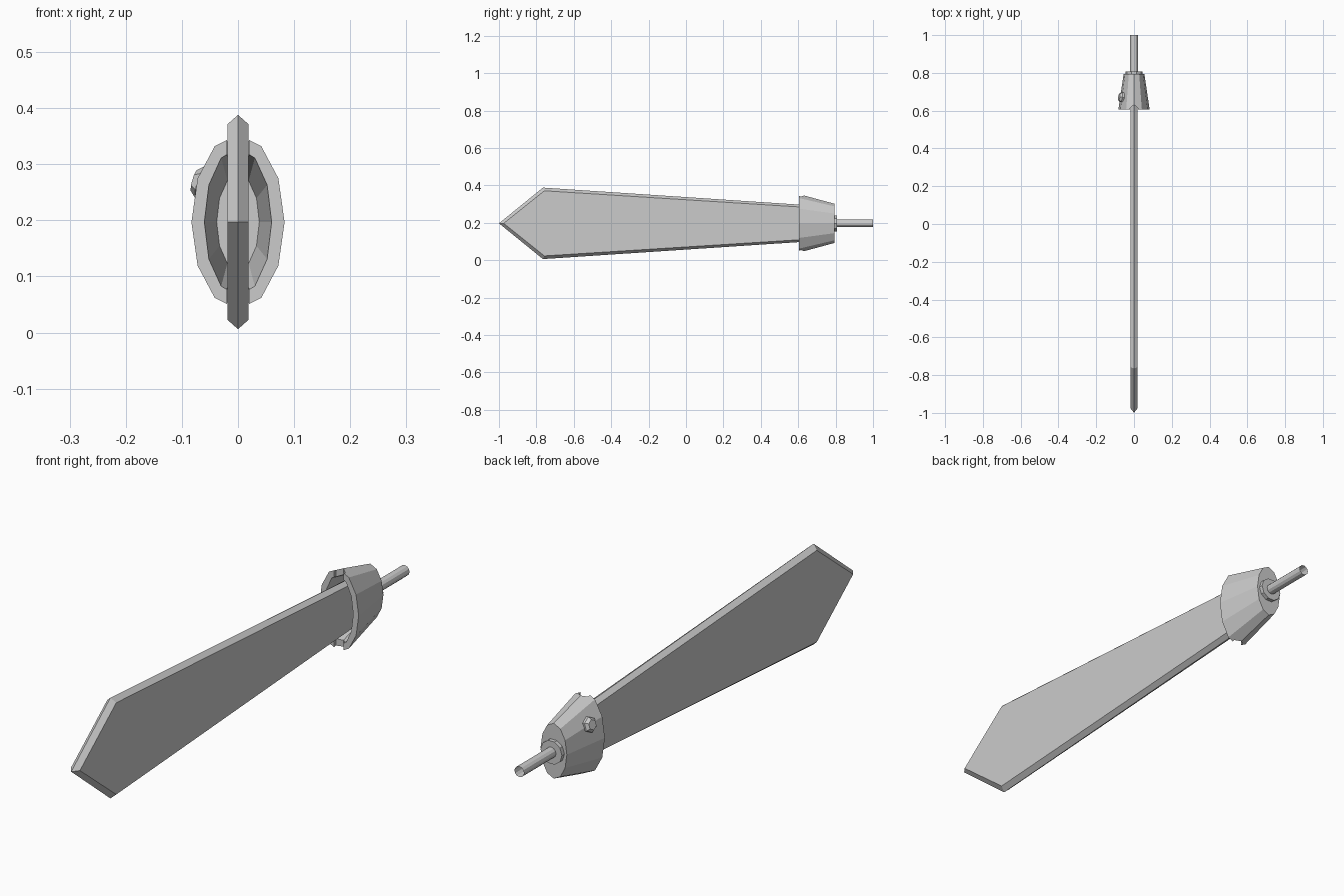
import bpy, bmesh
from math import cos, sin, pi
from mathutils import Vector

if "Cube" in bpy.data.objects:
    bpy.data.objects.remove(bpy.data.objects["Cube"])

CZ = 0.197  # height of the long axis


def make_object(name, bm):
    bmesh.ops.recalc_face_normals(bm, faces=bm.faces[:])
    mesh = bpy.data.meshes.new(name)
    bm.to_mesh(mesh)
    bm.free()
    ob = bpy.data.objects.new(name, mesh)
    bpy.context.collection.objects.link(ob)
    return ob


def loft(name, rings, cap_start=True, cap_end=True):
    """Skin a list of equally long point rings."""
    bm = bmesh.new()
    loops = [[bm.verts.new(p) for p in ring] for ring in rings]
    for a, b in zip(loops, loops[1:]):
        n = len(a)
        for i in range(n):
            j = (i + 1) % n
            bm.faces.new((a[i], a[j], b[j], b[i]))
    if cap_start:
        bm.faces.new(loops[0])
    if cap_end:
        bm.faces.new(loops[-1])
    return make_object(name, bm)


def ellipse(y, rx, rz, n):
    return [(rx * cos(2 * pi * i / n), y, CZ + rz * sin(2 * pi * i / n)) for i in range(n)]


def blade_outline(x, tip, shoulder_y, shoulder, end):
    pts = [(tip, 0), (shoulder_y, shoulder), (0.76, end), (0.76, -end), (shoulder_y, -shoulder)]
    return [(x, y, CZ + z) for y, z in pts]


# blade: flat sides with bevelled edges
side = dict(tip=-0.975, shoulder_y=-0.757, shoulder=0.174, end=0.078)
edge = dict(tip=-1.0, shoulder_y=-0.765, shoulder=0.191, end=0.09)
loft("blade", [blade_outline(-0.019, **side), blade_outline(0, **edge), blade_outline(0.019, **side)])

# guard: tapered hollow cup with twelve sides
guard = loft("guard", [
    ellipse(0.77, 0.038, 0.085, 12),
    ellipse(0.605, 0.060, 0.132, 12),
    ellipse(0.605, 0.083, 0.156, 12),
    ellipse(0.793, 0.055, 0.105, 12),
])

# pointed notches in the rim, above and below the blade
notch = [(-0.02, 0.58), (0.02, 0.58), (0.02, 0.615), (0, 0.632), (-0.02, 0.615)]
cutter = loft("notch_cutter", [[(x, y, CZ + z) for x, y in notch] for z in (-0.25, 0.25)])
cutter.hide_render = True
cutter.hide_set(True)
cut = guard.modifiers.new("notches", "BOOLEAN")
cut.operation = "DIFFERENCE"
cut.solver = "EXACT"
cut.object = cutter

# collar and handle rod
loft("collar", [ellipse(0.785, 0.045, 0.045, 10), ellipse(0.808, 0.045, 0.045, 10)])
loft("handle_rod", [ellipse(0.795, 0.02, 0.02, 12), ellipse(1.0, 0.02, 0.02, 12)], cap_end=False)

# hexagonal stud on the left of the guard
normal = Vector((-0.94, 0.14, 0.28)).normalized()
base = Vector((-0.061, 0.67, CZ + 0.069))
u = normal.cross(Vector((0, 1, 0))).normalized()
v = normal.cross(u)


def hexagon(radius, height):
    return [base + normal * height + (u * cos(i * pi / 3) + v * sin(i * pi / 3)) * radius for i in range(6)]


loft("stud", [hexagon(0.029, -0.012), hexagon(0.029, 0.008), hexagon(0.019, 0.019)])
